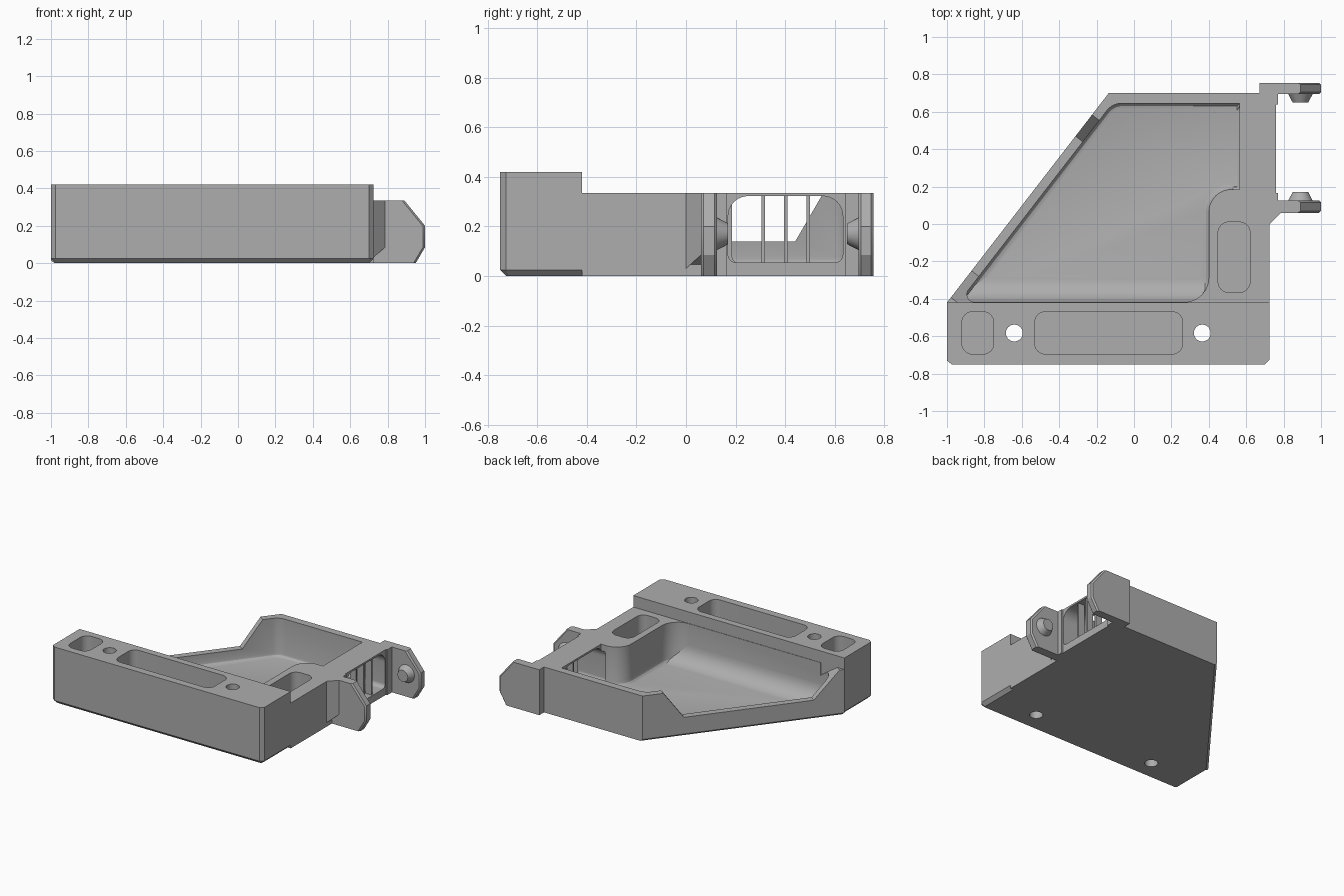
import bpy, bmesh, math
from mathutils import Vector

cube = bpy.data.objects.get("Cube")
if cube:
    bpy.data.objects.remove(cube, do_unlink=True)

grey = bpy.data.materials.new("plain grey")
grey.use_nodes = True
GREY = (0.42, 0.42, 0.42, 1)
grey.diffuse_color = GREY
grey.node_tree.nodes["Principled BSDF"].inputs["Base Color"].default_value = GREY


def rounded(corners, steps=8):
    """2D outline from (x, y, radius) corners."""
    out = []
    for i, (x, y, r) in enumerate(corners):
        p = Vector((x, y))
        if r == 0:
            out.append(p)
            continue
        u = (Vector(corners[i - 1][:2]) - p).normalized()
        v = (Vector(corners[(i + 1) % len(corners)][:2]) - p).normalized()
        half = u.angle(v) / 2
        c = p + (u + v).normalized() * (r / math.sin(half))
        s = p + u * (r / math.tan(half)) - c
        e = p + v * (r / math.tan(half)) - c
        for k in range(steps + 1):
            out.append(c + s.lerp(e, k / steps).normalized() * r)
    return out


def rect(x0, x1, y0, y1, r_low=0, r_high=0):
    return rounded([(x0, y0, r_low), (x1, y0, r_low), (x1, y1, r_high), (x0, y1, r_high)])


def prism(name, loop, offset, bevel=0, rule=None, segments=1):
    """Extrude a 3D loop by an offset, optionally bevelling edges chosen by a rule."""
    bm = bmesh.new()
    face = bm.faces.new([bm.verts.new(p) for p in loop])
    ext = bmesh.ops.extrude_face_region(bm, geom=[face])
    moved = [g for g in ext["geom"] if isinstance(g, bmesh.types.BMVert)]
    bmesh.ops.translate(bm, verts=moved, vec=Vector(offset))
    bmesh.ops.recalc_face_normals(bm, faces=bm.faces)
    if bevel:
        edges = [e for e in bm.edges if rule(e)]
        bmesh.ops.bevel(bm, geom=edges, offset=bevel, segments=segments,
                        profile=0.5, affect='EDGES')
    mesh = bpy.data.meshes.new(name)
    bm.to_mesh(mesh)
    bm.free()
    mesh.materials.append(grey)
    ob = bpy.data.objects.new(name, mesh)
    bpy.context.collection.objects.link(ob)
    return ob


def upright(name, loop, z0, z1, **kw):
    return prism(name, [(x, y, z0) for x, y in loop], (0, 0, z1 - z0), **kw)


def box(name, x, y, z):
    return upright(name, rect(*x, *y), *z)


def activate(ob):
    bpy.ops.object.select_all(action='DESELECT')
    ob.select_set(True)
    bpy.context.view_layer.objects.active = ob


def cut(ob, *cutters):
    activate(ob)
    for c in cutters:
        c.hide_render = True
        mod = ob.modifiers.new("cut", 'BOOLEAN')
        mod.operation, mod.solver, mod.object = 'DIFFERENCE', 'EXACT', c
        bpy.ops.object.modifier_apply(modifier=mod.name)
        bpy.data.objects.remove(c, do_unlink=True)


def bottom(e):
    return all(abs(v.co.z) < 1e-5 for v in e.verts)


def middle(e):
    return (e.verts[0].co + e.verts[1].co) / 2


SEAM, TOP, FLOOR = -0.42, 0.335, 0.05

# Tall front bar with pockets and two through holes
bar = upright("front_bar",
              [(-1, -0.73), (-0.975, -0.75), (0.70, -0.75), (0.725, -0.725), (0.725, SEAM), (-1, SEAM)],
              0, 0.42, bevel=0.025, rule=lambda e: bottom(e) and middle(e).y < SEAM - 0.01)
for x0, x1 in ((-0.92, -0.75), (-0.53, 0.26)):
    cut(bar, upright("pocket_cutter", rect(x0, x1, -0.695, -0.47, 0.055, 0.055), 0.06, 0.6))
for x in (-0.64, 0.365):
    hole = [(x + 0.045 * math.cos(a), -0.583 + 0.045 * math.sin(a))
            for a in (math.tau * k / 32 for k in range(32))]
    cut(bar, upright("hole_cutter", hole, -0.1, 0.6))

# Tray body
tray = upright("tray_body",
               [(-1, SEAM), (0.725, SEAM), (0.725, 0.06), (0.76, 0.06), (0.76, 0.70), (-0.135, 0.70)],
               0, TOP, bevel=0.015,
               rule=lambda e: bottom(e) and (middle(e).x < -0.1 and middle(e).y > SEAM + 0.1))
cavity = rounded([(-0.935, -0.417, 0.04), (0.40, -0.417, 0.13), (0.40, 0.185, 0.12),
                  (0.565, 0.185, 0), (0.565, 0.645, 0), (-0.115, 0.645, 0.1)])
cut(tray,
    upright("cavity_cutter", cavity, FLOOR, 0.6, bevel=0.03, segments=3,
            rule=lambda e: all(abs(v.co.z - FLOOR) < 1e-5 for v in e.verts)),
    upright("pocket_cutter", rect(0.45, 0.62, -0.365, 0.01, 0.055, 0.055), 0.06, 0.6))

# Lowered stretch of the slanted wall
normal = Vector((0.791, -0.611, 0))
notch = [(-0.40, TOP + 0.01), (-0.25, 0.138), (0.47, 0.138), (0.59, TOP + 0.01)]
loop = [Vector((-1 + (y - SEAM) * 0.772, y, z)) - normal * 0.05 for y, z in notch]
cut(tray, prism("notch_cutter", loop, normal * 0.2))

# Side window and its bars
window = rect(0.17, 0.632, 0.055, 0.322, 0.03, 0.08)
cut(tray, prism("window_cutter", [(0.53, y, z) for y, z in window], (0.4, 0, 0)))
for i, y in enumerate((0.312, 0.402, 0.492)):
    box(f"window_bar_{i + 1}", (0.70, 0.75), (y - 0.007, y + 0.007), (0.045, 0.328))
for name, y0, y1 in (("front", 0.12, 0.165), ("back", 0.64, 0.70)):
    box(f"{name}_window_post", (0.75, 0.77), (y0, y1), (0, TOP))

# Curved ramp where the tray floor meets the bar
R = 0.13
ramp = [(-0.418, FLOOR - 0.01)]
for k in range(13):
    a = math.pi / 2 * k / 12
    ramp.append((-0.417 + R * (1 - math.cos(a)), FLOOR + R * (1 - math.sin(a))))
ramp[1] = (-0.418, ramp[1][1])
ramp.append((-0.417 + R, FLOOR - 0.01))
bm = bmesh.new()
ends = [[bm.verts.new((x, y, z)) for x, y, z in
         ((-0.92 + (y + 0.417) * 0.772 if s else 0.41, y, z) for y, z in ramp)] for s in (0, 1)]
n = len(ramp)
for i in range(n):
    j = (i + 1) % n
    bm.faces.new((ends[0][i], ends[0][j], ends[1][j], ends[1][i]))
for end in ends:
    bm.faces.new(end)
bmesh.ops.recalc_face_normals(bm, faces=bm.faces)
mesh = bpy.data.meshes.new("floor_ramp")
bm.to_mesh(mesh)
bm.free()
mesh.materials.append(grey)
bpy.context.collection.objects.link(bpy.data.objects.new("floor_ramp", mesh))

# Gusset between the tray side and the front tab, with a slanted underside
gusset = upright("tab_gusset", [(0.70, 0.0), (0.725, 0.0), (0.787, 0.062), (0.70, 0.062)], 0.03, TOP)
for v in gusset.data.vertices:
    if v.co.z < 0.1:
        v.co.z += max(0, v.co.x - 0.725) * 0.9

# Tabs with inward facing knobs
outline = [(0.95, 0), (1, 0.085), (1, 0.2), (0.89, TOP)]
for name, inner, outer, start in (("front", 0.125, 0.06, 0.71), ("back", 0.695, 0.755, 0.67)):
    loop = [(start, TOP), (start, 0)] + outline
    prism(f"{name}_tab", [(x, inner, z) for x, z in loop], (0, outer - inner, 0), bevel=0.01,
          rule=lambda e: middle(e).x > 0.91 and abs(e.verts[0].co.y - e.verts[1].co.y) < 1e-5)
    side = 1 if inner > outer else -1
    bpy.ops.mesh.primitive_cone_add(vertices=32, radius1=0.068, radius2=0.042, depth=0.05,
                                    location=(0.89, inner + side * 0.02, 0.17),
                                    rotation=(-side * math.pi / 2, 0, 0))
    knob = bpy.context.object
    knob.name = f"{name}_tab_knob"
    knob.data.materials.append(grey)

# Smooth the curves, keep the corners crisp
for ob in bpy.context.scene.objects:
    if ob.type == 'MESH' and ob.data.materials and ob.data.materials[0] == grey:
        activate(ob)
        bpy.ops.object.shade_smooth_by_angle(angle=math.radians(28))
